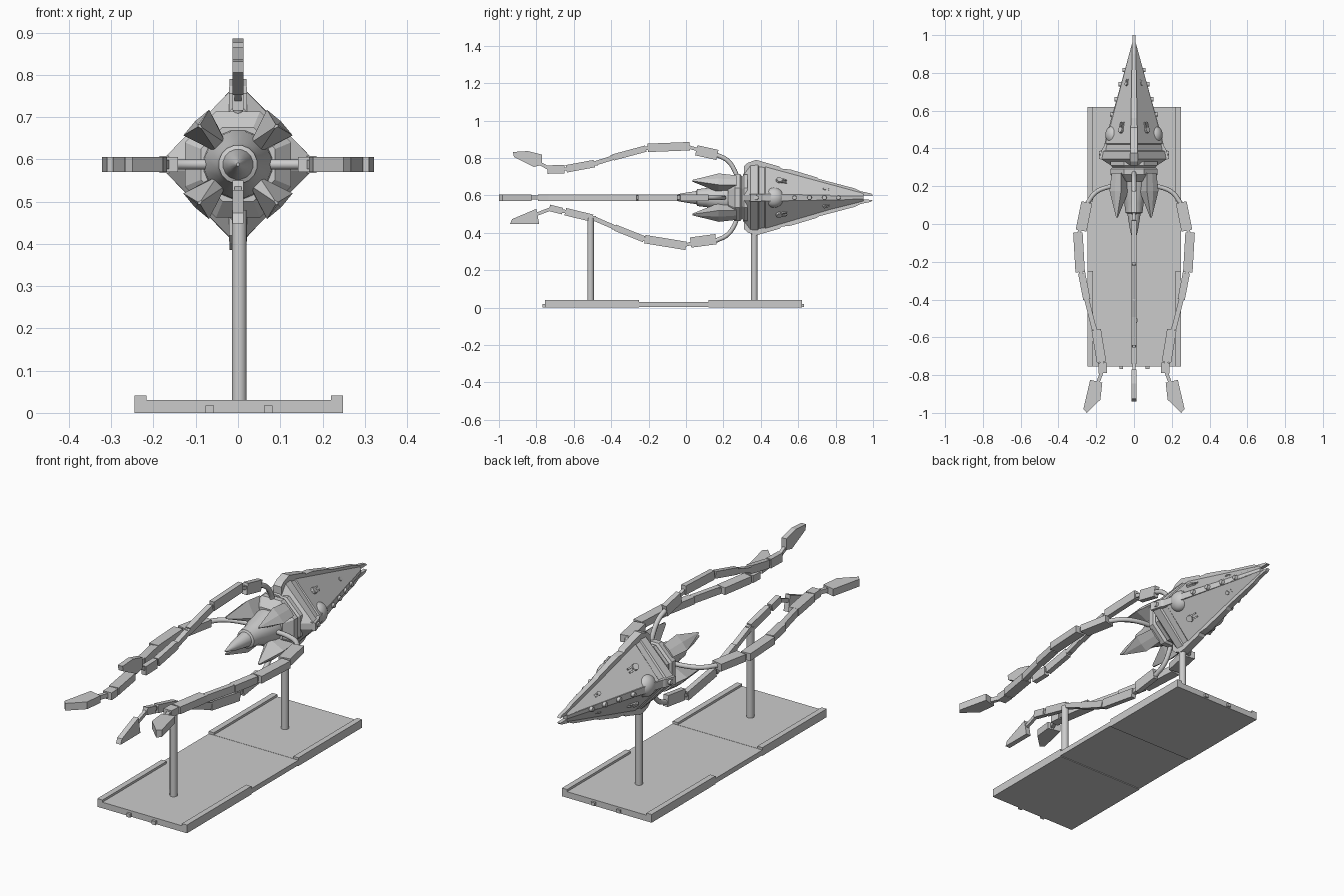
import bpy, bmesh, math
from mathutils import Vector, Matrix

if "Cube" in bpy.data.objects:
    bpy.data.objects.remove(bpy.data.objects["Cube"])

Z = 0.588  # height of the ship's long axis
UP, DOWN, RIGHT, LEFT = (math.radians(a) for a in (90, 270, 0, 180))


def place(a, y, r, t=0.0):
    """Point at angle a round the ship axis: r outward, t sideways."""
    return Vector((r * math.cos(a) - t * math.sin(a), y, Z + r * math.sin(a) + t * math.cos(a)))


def finish(name, bm, smooth=False):
    bmesh.ops.recalc_face_normals(bm, faces=bm.faces)
    me = bpy.data.meshes.new(name)
    bm.to_mesh(me)
    bm.free()
    ob = bpy.data.objects.new(name, me)
    bpy.context.collection.objects.link(ob)
    if smooth:
        bpy.ops.object.select_all(action='DESELECT')
        ob.select_set(True)
        bpy.context.view_layer.objects.active = ob
        bpy.ops.object.shade_smooth_by_angle(angle=math.radians(35))
    return ob


def loft(name, rings, smooth=False, bm=None):
    """Skin a list of equal-length point rings and cap both ends."""
    own = bm is None
    bm = bm or bmesh.new()
    vs = [[bm.verts.new(p) for p in ring] for ring in rings]
    n = len(vs[0])
    for a, b in zip(vs, vs[1:]):
        for i in range(n):
            bm.faces.new((a[i], a[(i + 1) % n], b[(i + 1) % n], b[i]))
    bm.faces.new(vs[0])
    bm.faces.new(vs[-1])
    return finish(name, bm, smooth) if own else None


def plate(bm, a, pts, half):
    """Flat plate lying in the radial plane at angle a; half is a number or f(y)."""
    h = half if callable(half) else (lambda y: half)
    loft("", [[place(a, y, r, s * h(y)) for y, r in pts] for s in (-1, 1)], bm=bm)


def lathe(name, prof, sides, smooth=False):
    ring = lambda y, r: [place(2 * math.pi * (i + .5) / sides, y, r) for i in range(sides)]
    return loft(name, [ring(y, r) for y, r in prof], smooth)


def box(bm, x0, x1, y0, y1, z0, z1):
    m = Matrix.Translation(((x0 + x1) / 2, (y0 + y1) / 2, (z0 + z1) / 2)) @ Matrix.Diagonal((x1 - x0, y1 - y0, z1 - z0, 1))
    bmesh.ops.create_cube(bm, size=1, matrix=m)


# Display base: three joined slabs, side lips on the end slabs, connector pegs
bm = bmesh.new()
for y0, y1 in ((-0.755, -0.25), (0.12, 0.62)):
    box(bm, -0.245, 0.248, y0, y1, 0, 0.03)
    for x0, x1 in ((-0.245, -0.217), (0.22, 0.248)):
        box(bm, x0, x1, y0, y1, 0.03, 0.041)
box(bm, -0.245, 0.248, -0.25, 0.12, 0.004, 0.029)
for x in (-0.067, 0.072):
    box(bm, x - 0.01, x + 0.01, -0.767, -0.755, 0, 0.018)
    box(bm, x - 0.01, x + 0.01, 0.62, 0.63, 0.004, 0.02)
finish("display_base", bm)

# Support poles
for name, y, top in (("rear_pole", -0.51, 0.48), ("head_pole", 0.365, 0.44)):
    bm = bmesh.new()
    bmesh.ops.create_cone(bm, cap_ends=True, segments=24, radius1=0.0175, radius2=0.0175, depth=top - 0.02,
                          matrix=Matrix.Translation((0.003, y, (top + 0.02) / 2)))
    finish(name, bm, True)


# Pointed head hull: diamond section with blunted corners
def diamond(y, w, h, c=0.014):
    q = [(w, c), (c, h), (-c, h), (-w, c), (-w, -c), (-c, -h), (c, -h), (w, -c)]
    return [(x, y, Z + z) for x, z in q]


loft("head_hull", [diamond(0.305, 0.115, 0.125), diamond(0.345, 0.176, 0.178), diamond(0.385, 0.168, 0.18),
                   diamond(0.39, 0.155, 0.172), diamond(0.42, 0.148, 0.166), diamond(0.425, 0.155, 0.17),
                   diamond(0.95, 0.012, 0.024, 0.008)])

# Edge fins: tall pair forks past the nose, wide pair stops short of it
taper = lambda y: 0.021 - 0.018 * (y - 0.31)
tall = [(0.31, 0.1), (0.31, 0.168), (0.33, 0.186), (0.375, 0.202), (0.5, 0.166), (0.51, 0.155), (0.56, 0.15),
        (0.70, 0.108), (0.71, 0.1), (0.90, 0.05), (0.93, 0.035), (0.99, 0.022), (1.0, 0.012), (0.93, 0.01), (0.6, 0.02)]
wide = [(0.325, 0.1), (0.345, 0.186), (0.40, 0.168), (0.41, 0.16), (0.5, 0.137), (0.93, 0.016), (0.93, 0), (0.4, 0)]
for name, pts, angs in (("tall_fin", tall, (UP, DOWN)), ("wide_fin", wide, (RIGHT, LEFT))):
    bm = bmesh.new()
    for a in angs:
        plate(bm, a, pts, taper)
    finish(name, bm)

# Round eyes with a collar, and studs along the wide fins
bm = bmesh.new()
for s in (-1, 1):
    m = Matrix.Translation((s * 0.108, 0.47, Z)) @ Matrix.Diagonal((0.044, 0.054, 0.053, 1))
    bmesh.ops.create_uvsphere(bm, u_segments=24, v_segments=14, radius=1, matrix=m)
finish("eyes", bm, True)
bm = bmesh.new()
for s in (-1, 1):
    for y, r in ((0.58, 0.013), (0.66, 0.014), (0.74, 0.014), (0.815, 0.013), (0.375, 0.015)):
        x = 0.137 - 0.281 * (y - 0.5)
        bmesh.ops.create_cone(bm, cap_ends=True, segments=12, radius1=r, radius2=r * .8, depth=0.024,
                              matrix=Matrix.Translation((s * x, y, Z)) @ Matrix.Rotation(s * math.pi / 2, 4, 'Y'))
finish("fin_studs", bm, True)

# Twin-barrel turrets on each of the four hull faces
bm = bmesh.new()
for sx in (-1, 1):
    for sz in (-1, 1):
        for y, x, z, k in ((0.495, 0.062, 0.086, 1.0), (0.74, 0.036, 0.043, 0.6)):
            n = Vector((sx * 0.74, 0.28, sz * 0.66)).normalized()
            side = n.cross(Vector((0, 1, 0))).normalized()
            fwd = side.cross(n)
            rot = Matrix((side, fwd, n)).transposed().to_4x4()
            base = Matrix.Translation((sx * x, y, Z + sz * z)) @ rot
            bmesh.ops.create_cone(bm, cap_ends=True, segments=10, radius1=0.02 * k, radius2=0.016 * k, depth=0.036 * k, matrix=base)
            for o in (-0.009, 0.009):
                m = base @ Matrix.Translation((o * k, 0.018 * k, 0.012 * k)) @ Matrix.Diagonal((0.008 * k, 0.05 * k, 0.008 * k, 1))
                bmesh.ops.create_cube(bm, size=1, matrix=m)
finish("turrets", bm)

# Faceted collar behind the head, and the stepped central beak
lathe("collar", [(0.33, 0.135), (0.31, 0.135), (0.30, 0.122), (0.29, 0.136), (0.262, 0.136), (0.225, 0.095)], 8)
lathe("beak", [(0.26, 0.085), (0.2, 0.08), (0.11, 0.052), (0.06, 0.046), (0.055, 0.036), (-0.03, 0.022), (-0.1, 0.004)], 16, True)

# Four diagonal claws round the beak
bm = bmesh.new()
for k in range(4):
    a = math.radians(45 + 90 * k)
    rings = [[place(a, y, r, t) for r, t in ((ro, -w), (ro + 0.004, 0), (ro, w), (ri, w * .35), (ri, -w * .35))]
             for y, ro, ri, w in ((0.27, 0.132, 0.04, 0.036), (0.175, 0.14, 0.055, 0.043), (0.035, 0.13, 0.122, 0.004))]
    loft("", rings, bm=bm)
finish("claws", bm)

# Arms: segments as (y0, r0, y1, r1, width), then an arrow-shaped end plate
TOP = [(0.168, 0.228, 0.055, 0.253, 0.055), (0.02, 0.275, -0.205, 0.266, 0.045), (-0.215, 0.262, -0.39, 0.215, 0.034),
       (-0.385, 0.215, -0.49, 0.182, 0.024), (-0.49, 0.182, -0.64, 0.154, 0.04), (-0.65, 0.152, -0.74, 0.15, 0.045)]
TOP_END = [(-0.925, 0.244), (-0.845, 0.249), (-0.77, 0.23), (-0.77, 0.175), (-0.813, 0.164), (-0.92, 0.217)]
LOW = [(0.16, 0.222, 0.025, 0.24, 0.055), (0.0, 0.258, -0.22, 0.222, 0.045), (-0.225, 0.222, -0.38, 0.16, 0.034),
       (-0.375, 0.162, -0.5, 0.108, 0.024), (-0.5, 0.11, -0.645, 0.075, 0.04), (-0.66, 0.072, -0.73, 0.055, 0.035)]
LOW_END = [(-0.94, 0.14), (-0.785, 0.14), (-0.80, 0.06), (-0.93, 0.115)]
SIDE = [(0.115, 0.25, -0.035, 0.28, 0.058), (-0.045, 0.297, -0.255, 0.285, 0.05), (-0.26, 0.277, -0.4, 0.25, 0.038),
        (-0.4, 0.25, -0.56, 0.21, 0.026), (-0.56, 0.2, -0.73, 0.172, 0.05), (-0.735, 0.168, -0.79, 0.165, 0.045)]
SIDE_END = [(-0.84, 0.168), (-0.825, 0.232), (-0.98, 0.268), (-1.0, 0.25), (-0.93, 0.178)]
V_TUBE = [(0.275, 0.1), (0.26, 0.145), (0.22, 0.2), (0.16, 0.23)]
H_TUBE = [(0.205, 0.06), (0.195, 0.14), (0.165, 0.205), (0.105, 0.25)]


def bar(bm, a, y0, r0, y1, r1, w, half):
    d = Vector((y1 - y0, r1 - r0))
    n = Vector((-d.y, d.x)).normalized() * w / 2
    plate(bm, a, [(y0 + n.x, r0 + n.y), (y1 + n.x, r1 + n.y), (y1 - n.x, r1 - n.y), (y0 - n.x, r0 - n.y)], half)


for name, a, segs, end, tube, half in (("top_arm", UP, TOP, TOP_END, V_TUBE, 0.013), ("lower_arm", DOWN, LOW, LOW_END, V_TUBE, 0.013),
                                       ("right_arm", RIGHT, SIDE, SIDE_END, H_TUBE, 0.018), ("left_arm", LEFT, SIDE, SIDE_END, H_TUBE, 0.018)):
    bm = bmesh.new()
    for s in segs:
        bar(bm, a, *s, half)
    # thin links at the joints and to the end plate
    for s, t in zip(segs, segs[1:]):
        bar(bm, a, s[2] + 0.02, s[3], t[0] - 0.02, t[1], 0.018, half * .6)
    ey = sum(p[0] for p in end[:]) / len(end)
    er = sum(p[1] for p in end) / len(end)
    bar(bm, a, segs[-1][2] + 0.02, segs[-1][3], ey, er, 0.018, half * .6)
    plate(bm, a, end, half)
    finish(name, bm)
    # curved root tube
    cu = bpy.data.curves.new(name + "_root", 'CURVE')
    cu.dimensions = '3D'
    cu.bevel_depth, cu.bevel_resolution, cu.resolution_u, cu.use_fill_caps = 0.012, 2, 6, True
    sp = cu.splines.new('BEZIER')
    sp.bezier_points.add(len(tube) - 1)
    for bp, (y, r) in zip(sp.bezier_points, tube):
        bp.co = place(a, y, r)
        bp.handle_left_type = bp.handle_right_type = 'AUTO'
    bpy.context.collection.objects.link(bpy.data.objects.new(name + "_root", cu))
